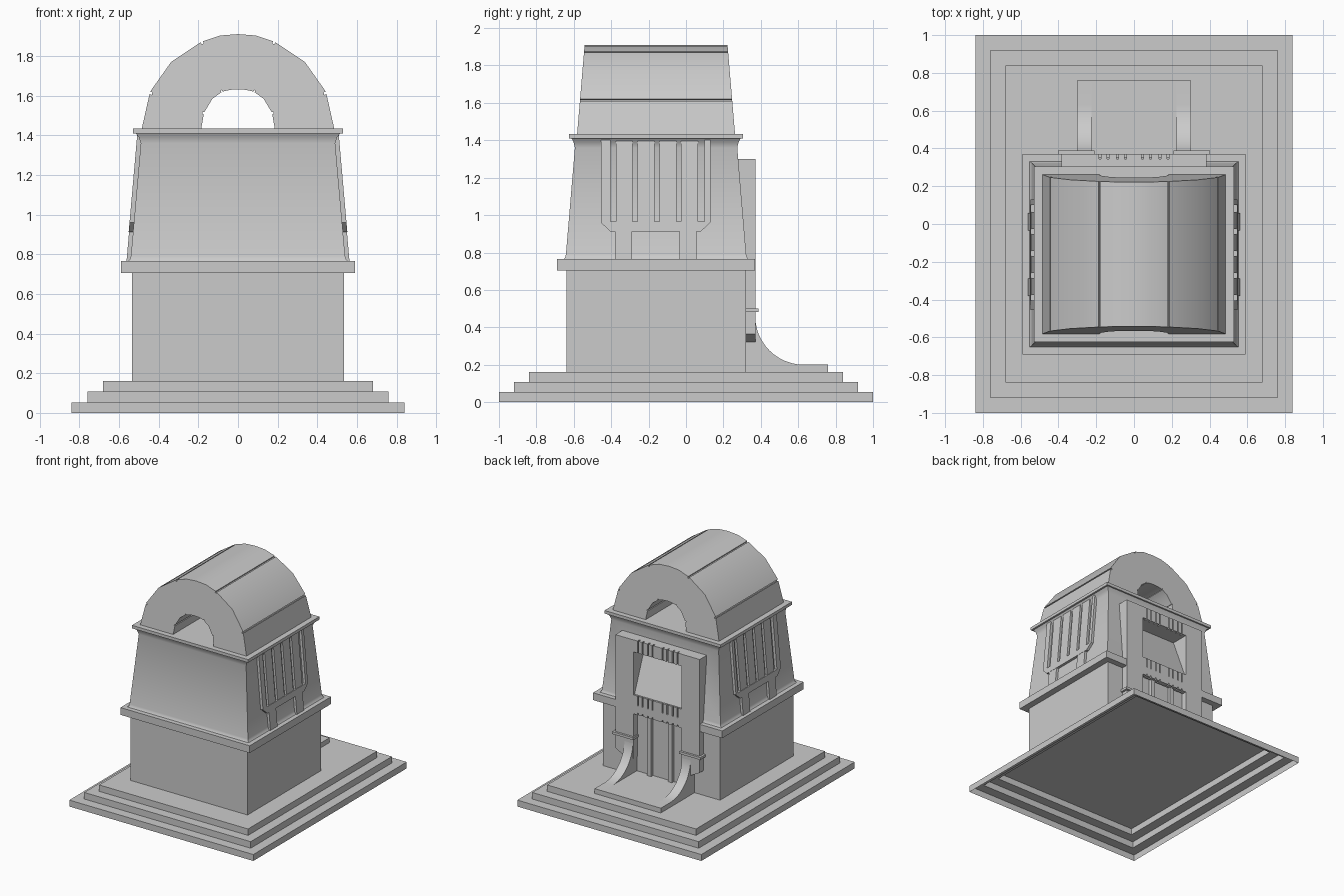
import bpy, bmesh
from math import sin, cos, pi, radians

if "Cube" in bpy.data.objects:
    bpy.data.objects.remove(bpy.data.objects["Cube"])

CY = -0.16  # depth centre of the building


def finish(name, bm, smooth=False):
    bmesh.ops.recalc_face_normals(bm, faces=bm.faces)
    me = bpy.data.meshes.new(name)
    bm.to_mesh(me)
    bm.free()
    ob = bpy.data.objects.new(name, me)
    bpy.context.collection.objects.link(ob)
    if smooth:
        bpy.ops.object.select_all(action='DESELECT')
        ob.select_set(True)
        bpy.context.view_layer.objects.active = ob
        bpy.ops.object.shade_smooth_by_angle(angle=radians(30))
    return ob


def loft(name, rings, cy=0, bottom=True, smooth=False):
    """Stack of rectangles given as (z, half width, half depth)."""
    bm = bmesh.new()
    loops = [[bm.verts.new((sx * hx, cy + sy * hy, z))
              for sx, sy in ((-1, -1), (1, -1), (1, 1), (-1, 1))] for z, hx, hy in rings]
    for a, b in zip(loops, loops[1:]):
        for i in range(4):
            bm.faces.new((a[i], a[(i + 1) % 4], b[(i + 1) % 4], b[i]))
    bm.faces.new(loops[-1])
    if bottom:
        bm.faces.new(loops[0][::-1])
    return finish(name, bm, smooth)


def prism(name, pts, near, far, smooth=False):
    """Polygon swept between two mappings of 2D points into space."""
    bm = bmesh.new()
    a = [bm.verts.new(near(*p)) for p in pts]
    b = [bm.verts.new(far(*p)) for p in pts]
    n = len(pts)
    for i in range(n):
        bm.faces.new((a[i], a[(i + 1) % n], b[(i + 1) % n], b[i]))
    bm.faces.new(a[::-1])
    bm.faces.new(b)
    return finish(name, bm, smooth)


def box(name, x0, x1, y0, y1, z0, z1):
    return prism(name, [(x0, y0), (x1, y0), (x1, y1), (x0, y1)],
                 lambda x, y: (x, y, z0), lambda x, y: (x, y, z1))


def rect(a0, a1, b0, b1):
    return [(a0, b0), (a1, b0), (a1, b1), (a0, b1)]


# stepped base, open underneath
loft("stepped_base", [(0, .84, 1), (.053, .84, 1), (.053, .76, .92), (.107, .76, .92),
                      (.107, .68, .84), (.16, .68, .84)], bottom=False)

# lower block, band, tapered upper block, cap
loft("lower_block", [(.16, .535, .48), (.705, .535, .48)], CY)
loft("middle_band", [(.705, .59, .53), (.765, .59, .53)], CY)
upper = loft("upper_block", [(.765, .553, .492), (.775, .545, .486), (.79, .54, .482),
                             (1.36, .49, .434), (1.39, .5, .441), (1.41, .515, .452)],
             CY, smooth=True)
loft("cap_slab", [(1.41, .53, .465), (1.435, .53, .465)], CY)

# niche in the back of the upper block
cutter = box("niche_cutter", -.22, .22, .19, .5, .78, 1.22)
cutter.hide_render = True
cutter.hide_set(True)
mod = upper.modifiers.new("niche", 'BOOLEAN')
mod.object = cutter
mod.solver = 'EXACT'


# arch roof: five stones over a slightly smaller core
def arch_piece(name, outer, inner):
    hy = lambda z: .422 - .04 * (z - 1.435) / .475
    bm = bmesh.new()
    cols = []
    for (ox, oz), (ix, iz) in zip(outer, inner):
        cols.append([bm.verts.new(p) for p in (
            (ox, CY - hy(oz), oz), (ox, CY + hy(oz), oz),
            (ix, CY + hy(iz), iz), (ix, CY - hy(iz), iz))])
    for a, b in zip(cols, cols[1:]):
        for i in range(4):
            bm.faces.new((a[i], a[(i + 1) % 4], b[(i + 1) % 4], b[i]))
    bm.faces.new(cols[0])
    bm.faces.new(cols[-1])
    return finish(name, bm, True)


low = ([(.485, 1.435), (.446, 1.608)], [(.185, 1.435), (.173, 1.506)])
mid = ([(.443, 1.62), (.337, 1.77), (.188, 1.869)], [(.17, 1.516), (.13, 1.583), (.084, 1.617)])
key = ([(.177, 1.874), (.09, 1.903), (0, 1.91)], [(.078, 1.62), (.04, 1.629), (0, 1.632)])
flip = lambda pts: [(-x, z) for x, z in pts]
full = lambda half: half + flip(half[:-1])[::-1]
for side, f in (("right", lambda p: p), ("left", flip)):
    arch_piece("arch_foot_" + side, f(low[0]), f(low[1]))
    arch_piece("arch_shoulder_" + side, f(mid[0]), f(mid[1]))
arch_piece("arch_keystone", full(key[0]), full(key[1]))
grow = lambda pts, s: [(x * s, 1.435 + (z - 1.435) * s) for x, z in pts]
arch_piece("arch_core", grow(full(low[0] + mid[0] + key[0]), .975),
           grow(full(low[1] + mid[1] + key[1]), 1.04))


# side grilles following the slope of the walls
def on_wall(s, off):
    return lambda y, z: (s * (.54 - .05 * (z - .79) / .57 + off), y, z)


for s, side in ((1, "right"), (-1, "left")):
    frame = [(-.455, 1.41), (-.455, .96), (-.405, .913), (.08, .913), (.13, .96), (.13, 1.41),
             (.1, 1.41), (.1, .965), (-.405, .965), (-.405, 1.41)]
    prism("grille_frame_" + side, frame, on_wall(s, -.015), on_wall(s, .022))
    for i in range(4):
        y = -.375 + i * .1165
        prism(f"grille_slat_{side}_{i}", rect(y, y + .09, .96, 1.41),
              on_wall(s, -.015), on_wall(s, .018))
    for i, y in enumerate((-.38, -.035)):
        prism(f"grille_leg_{side}_{i}", rect(y, y + .092, .765, .92),
              on_wall(s, -.015), on_wall(s, .02))

# back doorway: posts, collars and curved buttresses
arc = [(.63 + .26 * cos(a), .46 + .26 * sin(a))
       for a in [pi + pi / 2 * i / 12 for i in range(13)]]
swoop = [(.3, .16), (.3, .48), (.37, .48)] + arc + [(.76, .2), (.76, .16)]
post = [(.22, .32), (.3, .32), (.385, .365), (.385, 1.3), (.22, 1.3)]
for s, side in ((1, "right"), (-1, "left")):
    prism("door_post_" + side, post, lambda x, z: (s * x, .2, z), lambda x, z: (s * x, .371, z))
    prism("buttress_" + side, swoop, lambda y, z: (s * .225, y, z),
          lambda y, z: (s * .302, y, z), True)
    box("post_collar_" + side, min(s * .21, s * .402), max(s * .21, s * .402), .3, .388, .482, .502)
    box("door_mullion_" + side, s * .095 - .018, s * .095 + .018, .3, .345, .2, .71)
box("door_floor", -.3, .3, .3, .76, .16, .2)

# lintel, sloping pane and sill with vertical slats
box("lintel", -.22, .22, .18, .345, 1.2, 1.3)
prism("sloping_pane", [(.21, 1.22), (.355, .85), (.355, .7), (.19, .7), (.19, 1.22)],
      lambda y, z: (-.22, y, z), lambda y, z: (.22, y, z))
for part, z0, z1 in (("lintel", 1.2, 1.3), ("sill", .69, .845)):
    for i, (x0, x1) in enumerate(((-.22, -.185), (-.175, -.143), (-.133, -.093), (-.083, -.05),
                                  (-.04, .04), (.05, .083), (.093, .133), (.143, .175),
                                  (.185, .22))):
        box(f"{part}_slat_{i}", x0, x1, .33, .37, z0, z1)
